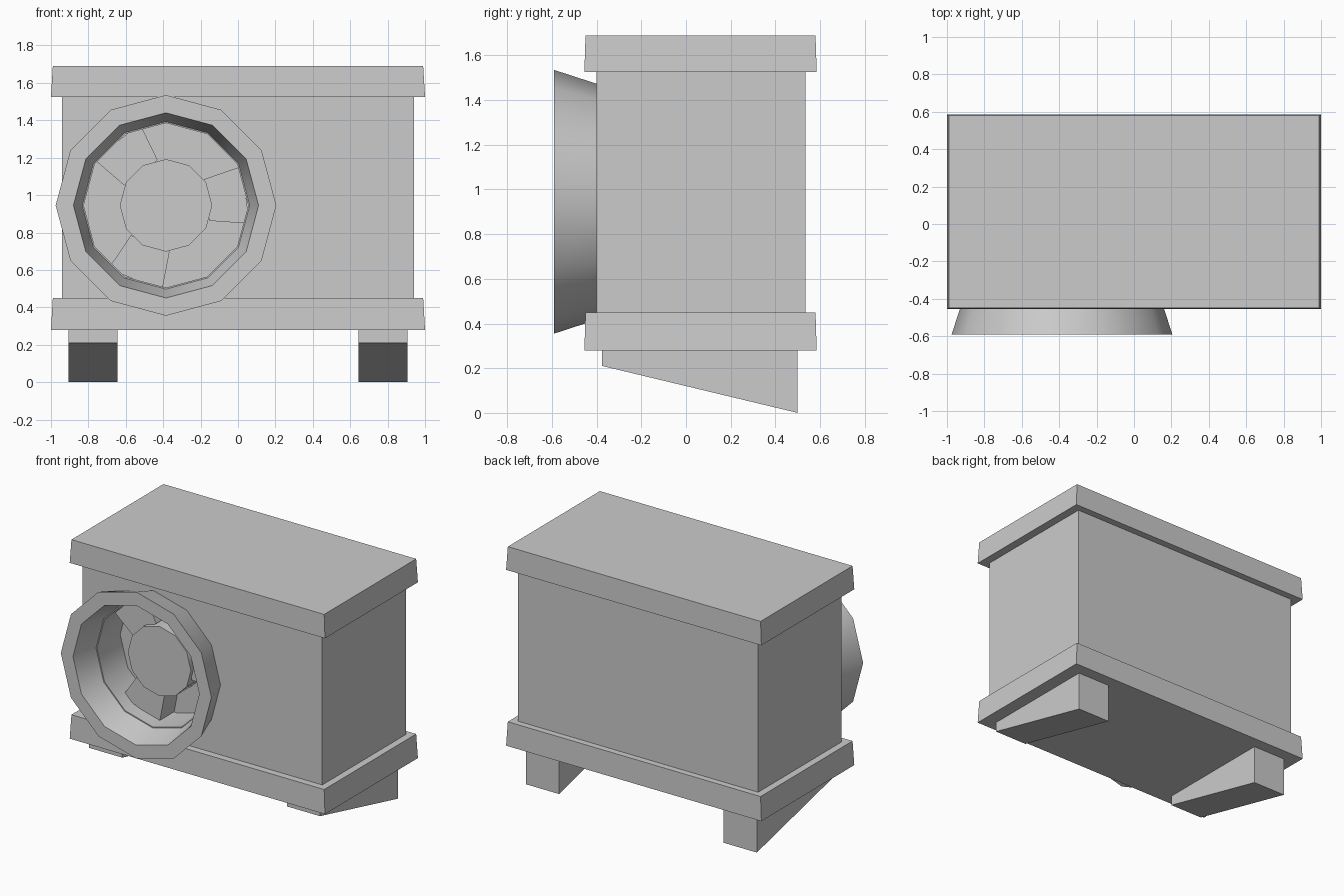
import bpy, bmesh, math
from mathutils import Matrix

cube = bpy.data.objects.get("Cube")
if cube:
    bpy.data.objects.remove(cube, do_unlink=True)

grey = bpy.data.materials.new("light grey")
grey.use_nodes = True
COLOUR = (0.6, 0.6, 0.6, 1)
grey.diffuse_color = COLOUR
grey.node_tree.nodes["Principled BSDF"].inputs["Base Color"].default_value = COLOUR

FAN_X, FAN_Z, SIDES = -0.385, 0.945, 12
HOLE_R, HUB_R = 0.44, 0.247
RECESS_Y = -0.14


def finish(name, bm, smooth=False):
    bmesh.ops.recalc_face_normals(bm, faces=bm.faces)
    mesh = bpy.data.meshes.new(name)
    bm.to_mesh(mesh)
    bm.free()
    mesh.materials.append(grey)
    ob = bpy.data.objects.new(name, mesh)
    bpy.context.collection.objects.link(ob)
    if smooth:
        smooth_edges(ob)
    return ob


def smooth_edges(ob):
    bpy.ops.object.select_all(action='DESELECT')
    ob.select_set(True)
    bpy.context.view_layer.objects.active = ob
    bpy.ops.object.shade_smooth_by_angle(angle=math.radians(35))


def box(name, x0, x1, y0, y1, z0, z1, adjust=None):
    bm = bmesh.new()
    bmesh.ops.create_cube(bm, size=1)
    for v in bm.verts:
        c = v.co
        v.co = (x0 + (c.x + 0.5) * (x1 - x0),
                y0 + (c.y + 0.5) * (y1 - y0),
                z0 + (c.z + 0.5) * (z1 - z0))
        if adjust:
            adjust(v.co)
    return finish(name, bm)


def ring(bm, radius, y):
    """Circle of vertices around the fan axis."""
    steps = [math.tau * i / SIDES for i in range(SIDES)]
    return [bm.verts.new((FAN_X + radius * math.sin(a), y, FAN_Z + radius * math.cos(a)))
            for a in steps]


def lathe(name, profile, closed=False, smooth=True):
    bm = bmesh.new()
    rings = [ring(bm, r, y) for r, y in profile]
    pairs = list(zip(rings, rings[1:]))
    if closed:
        pairs.append((rings[-1], rings[0]))
    else:
        bm.faces.new(rings[0])
        bm.faces.new(rings[-1])
    for a, b in pairs:
        for i in range(SIDES):
            j = (i + 1) % SIDES
            bm.faces.new((a[i], a[j], b[j], b[i]))
    return finish(name, bm, smooth)


# Casing with a round recess cut for the fan
casing = box("casing", -0.94, 0.94, -0.40, 0.535, 0.40, 1.58)
cutter = lathe("recess_cutter", [(HOLE_R, -0.6), (HOLE_R, RECESS_Y)], smooth=False)
cutter.hide_render = True
cut = casing.modifiers.new("recess", 'BOOLEAN')
cut.operation = 'DIFFERENCE'
cut.solver = 'EXACT'
cut.object = cutter
bpy.context.view_layer.objects.active = casing
bpy.ops.object.modifier_apply(modifier=cut.name)
bpy.data.objects.remove(cutter, do_unlink=True)
smooth_edges(casing)


# Lid and base, slightly narrower at the top
def slab(name, z0, z1):
    def taper(co):
        if co.z > (z0 + z1) / 2:
            co.x *= 0.99
            co.y = 0.065 + (co.y - 0.065) * 0.99
    return box(name, -1, 1, -0.455, 0.585, z0, z1, taper)


slab("lid", 1.525, 1.69)
slab("base", 0.28, 0.45)


# Wedge feet, sloping down to the back
def wedge(co):
    if co.z < 0.1 and co.y < 0:
        co.z = 0.21


for side, x0 in (("left", 0.645), ("right", -0.905)):
    box(side + "_foot", x0, x0 + 0.26, -0.375, 0.50, 0, 0.28, wedge)

# Flared fan surround
lathe("fan_surround", [(0.525, -0.39), (0.59, -0.59), (0.495, -0.59), (HOLE_R, -0.37)], closed=True)

# Hub and three broad blades
lathe("fan_hub", [(HUB_R, -0.33), (HUB_R, RECESS_Y + 0.01)])
bm = bmesh.new()
for k in range(3):
    centre = math.radians(7.5 + 120 * k)
    outline = [(0.22, -0.112), (0.43, -0.155), (0.43, 0.155), (0.22, 0.112)]
    spin = Matrix.Rotation(-centre, 4, 'Y')
    front = [bm.verts.new(spin @ Matrix.Translation((r, 0, w)).translation) for r, w in outline]
    face = bm.faces.new(front)
    bmesh.ops.translate(bm, verts=front, vec=(FAN_X, -0.30, FAN_Z))
    back = bmesh.ops.extrude_face_region(bm, geom=[face], use_keep_orig=True)
    bmesh.ops.translate(bm, vec=(0, 0.17, 0),
                        verts=[g for g in back["geom"] if isinstance(g, bmesh.types.BMVert)])
finish("fan_blades", bm)
